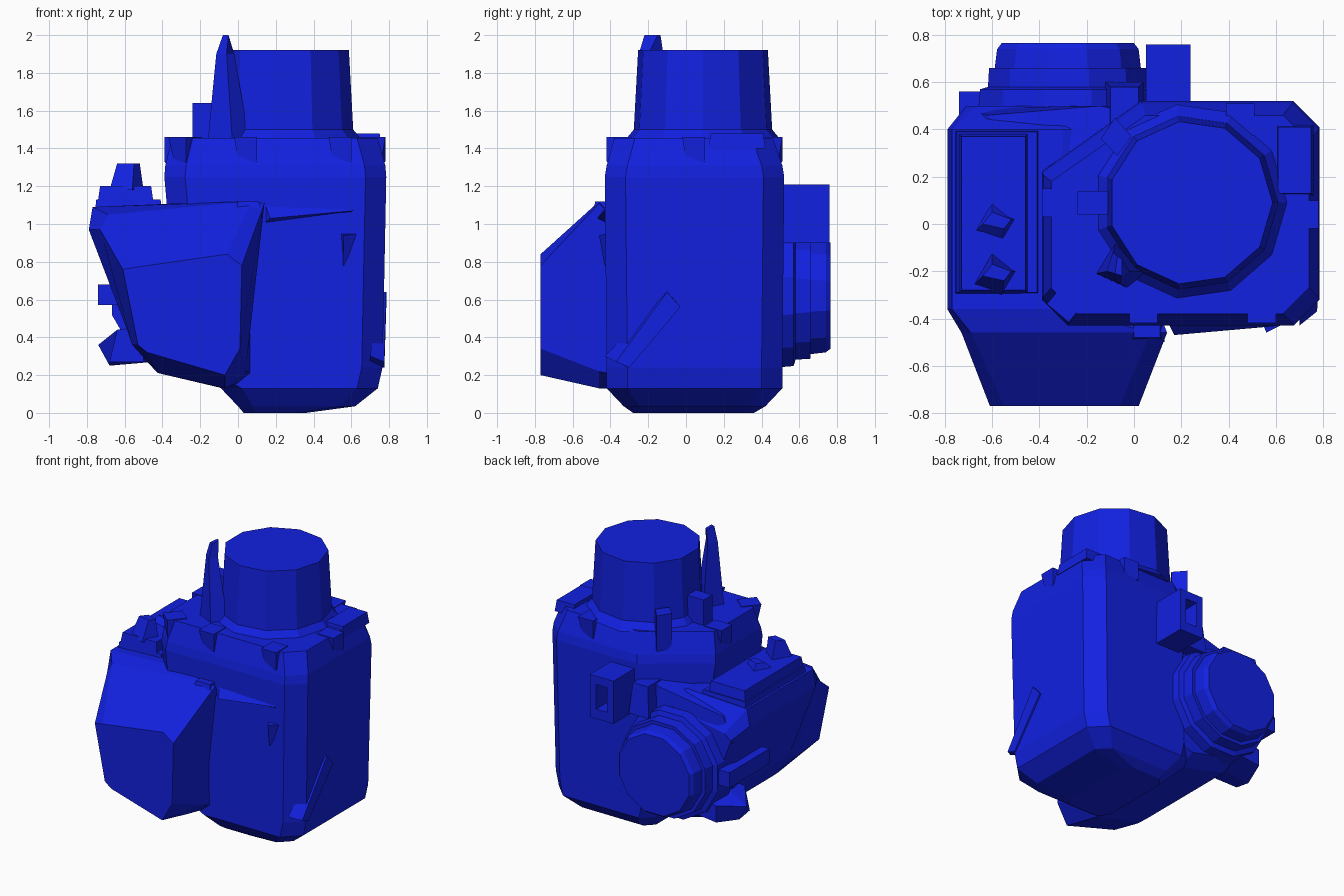
import bpy, bmesh, math
from mathutils import Vector, Matrix

paint = bpy.data.materials.new("blue_paint")
paint.diffuse_color = (0.006, 0.015, 0.75, 1)


def finish(name, bm):
    bmesh.ops.recalc_face_normals(bm, faces=bm.faces)
    me = bpy.data.meshes.new(name)
    bm.to_mesh(me)
    bm.free()
    ob = bpy.data.objects.new(name, me)
    me.materials.append(paint)
    bpy.context.collection.objects.link(ob)
    return ob


def loft(name, rings):
    """Skin a row of rings with equal point counts and cap both ends."""
    bm = bmesh.new()
    rows = [[bm.verts.new(p) for p in r] for r in rings]
    n = len(rows[0])
    for a, b in zip(rows, rows[1:]):
        for i in range(n):
            j = (i + 1) % n
            bm.faces.new((a[i], a[j], b[j], b[i]))
    bm.faces.new(rows[0])
    bm.faces.new(rows[-1])
    return finish(name, bm)


def ring(x0, x1, y0, y1, z, c, back_left=None):
    """Rectangle with cut corners at height z."""
    d, e = back_left or (c, c)
    pts = [(x0 + c, y0), (x1 - c, y0), (x1, y0 + c), (x1, y1 - c),
           (x1 - c, y1), (x0 + d, y1), (x0, y1 - e), (x0, y0 + c)]
    return [(x, y, z) for x, y in pts]


def circle(cx, cy, r, z, n=11):
    return [(cx + r * math.cos(2 * math.pi * i / n),
             cy + r * math.sin(2 * math.pi * i / n), z) for i in range(n)]


def section(y, pts):
    return [(x, y, z) for x, z in pts]


def box(name, x, y, z, taper=0.0):
    t = taper
    return loft(name, [
        [(x[0], y[0], z[0]), (x[1], y[0], z[0]), (x[1], y[1], z[0]), (x[0], y[1], z[0])],
        [(x[0] + t, y[0] + t, z[1]), (x[1] - t, y[0] + t, z[1]),
         (x[1] - t, y[1] - t, z[1]), (x[0] + t, y[1] - t, z[1])]])


def disc_y(name, cx, cz, steps, n=12):
    """Stepped round cover along y, from (y, radius) pairs."""
    return loft(name, [[(cx + r * math.cos(2 * math.pi * (i + .5) / n), y,
                         cz + r * math.sin(2 * math.pi * (i + .5) / n))
                        for i in range(n)] for y, r in steps])


def lug(name, pos, angle):
    """Small wedge on the shoulder, pointing outward at the given angle."""
    tri = [(-.06, .10, 0.15), (.06, .10, .15), (.06, -.035, .15), (-.06, -.035, .15)]
    low = [(-.035, .10, 0), (.06, .10, 0), (.06, -.035, 0.02), (-.035, -.01, 0)]
    m = Matrix.Translation(pos) @ Matrix.Rotation(angle, 4, 'Z')
    return loft(name, [[m @ Vector(p) for p in r] for r in (low, tri)])


# Main casing
big = (.42, .30)
loft("main_casing", [
    ring(.03, .36, -.28, .36, .0, .06),
    ring(.00, .62, -.33, .42, .035, .08),
    ring(-.09, .74, -.42, .51, .13, .11),
    ring(-.30, .765, -.42, .51, .24, .11, (.3, .2)),
    ring(-.39, .785, -.43, .52, 1.25, .11, big),
    ring(-.385, .78, -.42, .51, 1.31, .11, big),
    ring(-.35, .74, -.38, .46, 1.455, .11, (.40, .28))])

# Neck with flared foot
loft("neck", [circle(.24, .09, .42, 1.44), circle(.24, .09, .37, 1.50),
              circle(.24, .09, .347, 1.92)])
loft("neck_fin", [
    [(-.16, -.21, 1.44), (-.03, -.27, 1.44), (.06, -.20, 1.44), (-.08, -.08, 1.44)],
    [(-.115, -.20, 1.90), (-.06, -.25, 1.90), (-.02, -.20, 1.90), (-.09, -.12, 1.90)],
    [(-.08, -.21, 2.0), (-.05, -.22, 2.0), (-.05, -.15, 2.0), (-.07, -.135, 2.0)]])
box("neck_side_block", (-.24, -.11), (.04, .14), (1.40, 1.64))
loft("neck_back_block", [[(-.14, .36, z), (-.07, .29, z), (-.01, .37, z), (-.08, .45, z)]
                         for z in (1.34, 1.60)])

# Side housing and front pod in one skin
body = [(-.77, 1.09), (-.30, 1.11), (.10, 1.0), (.10, .20),
        (-.08, .13), (-.43, .215), (-.58, .42), (-.79, .97)]
loft("side_housing", [
    section(.50, [(-.66, .92), (-.25, 1.0), (.10, .90), (.10, .25),
                  (-.08, .20), (-.40, .27), (-.55, .45), (-.71, .88)]),
    section(.40, body), section(-.36, body),
    section(-.46, [(-.69, 1.05), (.07, 1.12), (.14, 1.11), (.04, .22),
                   (-.07, .13), (-.42, .21), (-.56, .36), (-.73, .97)]),
    section(-.77, [(-.55, .77), (-.06, .84), (.02, .78), (.01, .34),
                   (-.07, .20), (-.48, .32), (-.53, .36), (-.61, .76)])])

# Lid stack on the side housing
box("lid_base", (-.76, -.40), (-.30, .40), (1.04, 1.13), .01)
box("lid_plate", (-.74, -.45), (-.29, .38), (1.13, 1.20), .01)
for i, y in enumerate((-.20, .02)):
    loft(f"lid_bolt_{i}", [
        [(-.68, y - .06, 1.18), (-.56, y - .10, 1.18), (-.50, y, 1.18), (-.60, y + .08, 1.18)],
        [(-.64, y - .02, 1.32 - i * .08), (-.55, y - .04, 1.32 - i * .08),
         (-.52, y, 1.32 - i * .08), (-.60, y + .03, 1.32 - i * .08)]])

# Shoulder linking lid and casing
loft("rear_shoulder", [
    [(-.72, .49, .86), (-.10, .50, .90), (.02, .50, .90), (-.20, .1, .90), (-.72, .2, .90)],
    [(-.62, .46, 1.02), (-.14, .50, 1.12), (-.05, .48, 1.14), (-.20, .1, 1.14), (-.42, .2, 1.08)]])

# Stepped round cover on the back
disc_y("round_cover", -.28, .62, [(.40, .40), (.57, .385), (.58, .35), (.66, .345),
                                  (.66, .32), (.74, .31), (.765, .29)])

# Hollow bracket on the back
box("bracket_top", (.05, .24), (.46, .76), (1.15, 1.21))
box("bracket_base", (.05, .24), (.46, .76), (.90, .97))
for i, x in enumerate((.05, .19)):
    box(f"bracket_wall_{i}", (x, x + .05), (.46, .76), (.97, 1.15))
box("bracket_foot", (-.12, .04), (.38, .60), (.92, 1.14), .02)

# Bar and drain lump low on the left
box("side_bar", (-.74, -.58), (.10, .56), (.57, .68))
loft("drain_lump", [
    section(.24, [(-.68, .27), (-.50, .27), (-.50, .45), (-.64, .44)]),
    section(.36, [(-.68, .25), (-.45, .27), (-.50, .50), (-.74, .36)]),
    section(.54, [(-.62, .28), (-.45, .30), (-.48, .44), (-.62, .40)])])

# Shoulder lugs
for i, (x, y, a) in enumerate([(.04, -.385, 0), (.54, -.385, 0), (.745, .04, 90),
                               (-.30, -.35, -40), (-.355, .09, -90), (.45, .475, 180)]):
    lug(f"shoulder_lug_{i}", (x, y, 1.31), math.radians(a))
box("back_right_step", (.60, .76), (.12, .42), (1.40, 1.48), .01)

# Small ribs on the front and right faces
loft("front_rib", [[(.14, -.41, 1.12), (.14, -.41, 1.0), (.17, -.47, 1.03)],
                   [(.66, -.41, 1.10), (.60, -.41, 1.04), (.60, -.432, 1.07)]])
loft("front_wedge", [[(.54, -.41, .95), (.66, -.41, .95), (.56, -.46, .94)],
                     [(.555, -.41, .77), (.57, -.41, .78), (.555, -.432, .78)]])
loft("side_rib", [
    [(.70, -.43, .30), (.775, -.37, .27), (.775, -.30, .24), (.70, -.30, .24)],
    [(.74, -.10, .645), (.785, -.10, .64), (.785, -.03, .56), (.74, -.03, .56)]])
box("pod_corner_tab", (-.02, .13), (-.50, -.40), (1.03, 1.12), .02)
